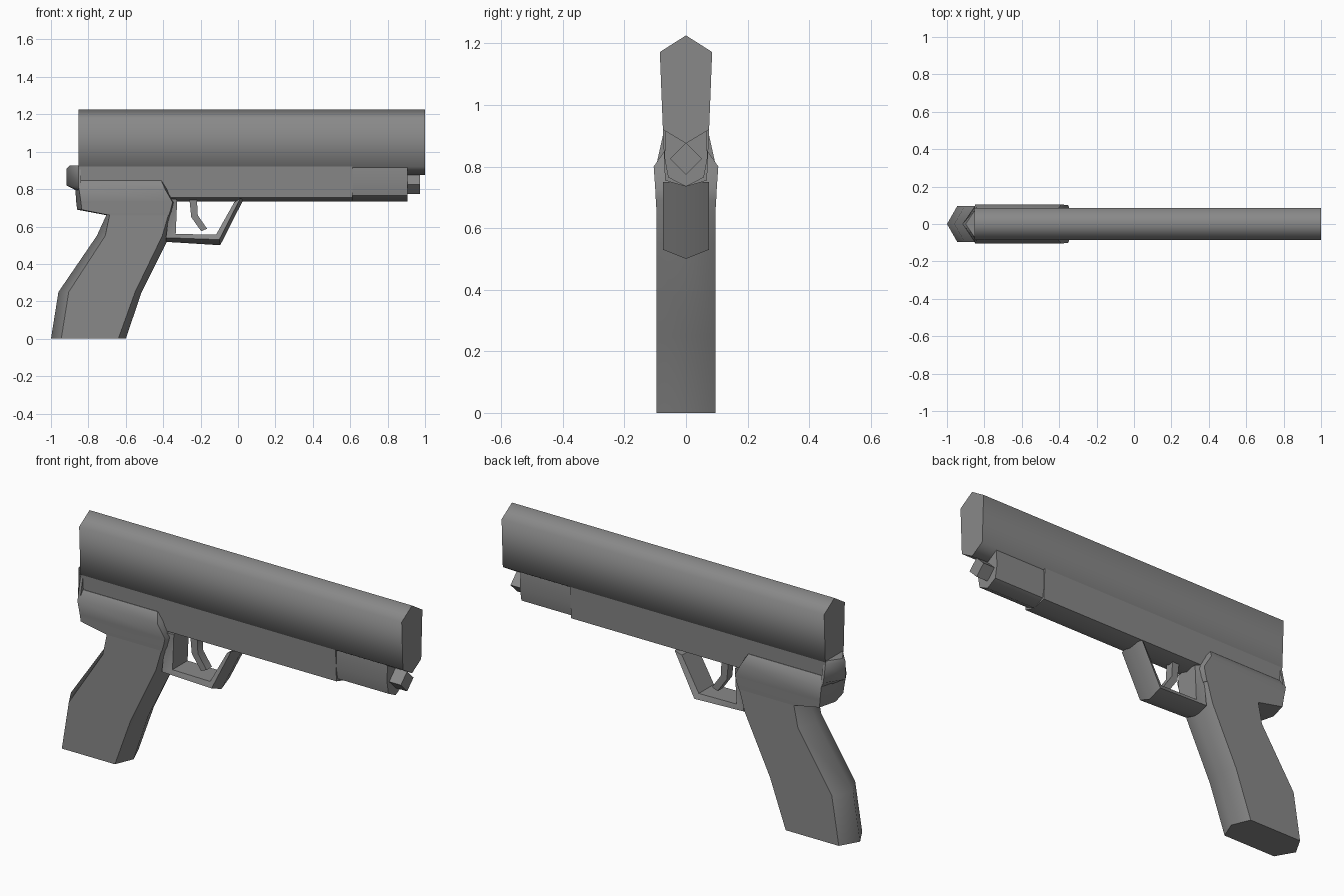
import bpy, bmesh, math

old = bpy.data.objects.get("Cube")
if old:
    bpy.data.objects.remove(old, do_unlink=True)

# One dull grey for the whole prop
grey = bpy.data.materials.new("dull_grey")
grey.use_nodes = True
COLOR = (0.25, 0.25, 0.25, 1)
grey.diffuse_color = COLOR
bsdf = grey.node_tree.nodes["Principled BSDF"]
bsdf.inputs["Base Color"].default_value = COLOR
bsdf.inputs["Roughness"].default_value = 0.7


def loft(name, rings, sharp=50):
    """Skin matching rings of points, cap both ends, soften the centre ridges."""
    bm = bmesh.new()
    rows = [[bm.verts.new(p) for p in ring] for ring in rings]
    n = len(rows[0])
    for a, b in zip(rows, rows[1:]):
        for i in range(n):
            j = (i + 1) % n
            bm.faces.new((a[i], a[j], b[j], b[i]))
    caps = [bm.faces.new(rows[0]), bm.faces.new(rows[-1])]
    bmesh.ops.recalc_face_normals(bm, faces=bm.faces)
    for f in bm.faces:
        f.smooth = f not in caps
    for e in bm.edges:
        ridge = all(abs(v.co.y) < 0.001 for v in e.verts)
        angle = e.calc_face_angle(0)
        e.smooth = angle < math.radians(75 if ridge else sharp)
    mesh = bpy.data.meshes.new(name)
    bm.to_mesh(mesh)
    bm.free()
    mesh.materials.append(grey)
    obj = bpy.data.objects.new(name, mesh)
    bpy.context.collection.objects.link(obj)
    return obj


def prism_x(name, half, x0, x1, sharp=50):
    """Run a mirrored (y, z) half profile along x."""
    outline = half + [(-y, z) for y, z in reversed(half) if y > 0]
    return loft(name, [[(x, y, z) for y, z in outline] for x in (x0, x1)], sharp)


def hex_stack(name, sections):
    """Stack six-sided sections with a ridge at the back and at the front."""
    rings = []
    for z, w, back, back_side, front_side, front in sections:
        rings.append([(back, 0, z), (back_side, -w, z), (front_side, -w, z),
                      (front, 0, z), (front_side, w, z), (back_side, w, z)])
    return loft(name, rings)


# Upper slide with a peaked top, and the frame beneath it
prism_x("slide", [(0, 1.226), (.085, 1.172), (.075, .92), (0, .875)], -.853, 1, 62)
prism_x("lower_frame", [(0, .92), (.075, .92), (.068, .755), (0, .735)], -.85, .613)

# Accessory under the muzzle, with a small diamond nub
prism_x("under_rail", [(0, .88), (.066, .915), (.07, .83), (.058, .765), (0, .735)],
        .60, .905)
prism_x("rail_nub", [(0, .877), (.052, .825), (0, .773)], .89, .972)

# Flared receiver and the raked grip
hex_stack("receiver", [
    (.845, .074, -.87, -.85, -.41, -.38),
    (.80, .105, -.87, -.85, -.39, -.36),
    (.73, .10, -.865, -.84, -.35, -.335),
    (.69, .098, -.86, -.835, -.36, -.34),
    (.66, .096, -.70, -.685, -.37, -.345)])
hex_stack("grip", [
    (.67, .096, -.70, -.685, -.37, -.345),
    (.55, .096, -.755, -.71, -.405, -.365),
    (.25, .096, -.96, -.905, -.55, -.515),
    (0, .096, -1, -.945, -.64, -.60)])
hex_stack("rear_tang", [
    (.925, .07, -.90, -.853, -.84, -.83),
    (.91, .073, -.917, -.853, -.84, -.83),
    (.82, .093, -.917, -.853, -.84, -.83),
    (.795, .10, -.87, -.85, -.84, -.83)])

# Trigger guard: ridge, outer side and inner side at each corner
corners = [
    ((.032, .75), (.012, .75), (-.02, .73)),
    ((-.095, .50), (-.10, .53), (-.117, .557)),
    ((-.385, .518), (-.385, .54), (-.333, .56)),
    ((-.36, .75), (-.36, .75), (-.325, .745))]
rings = []
for (rx, rz), (ox, oz), (ix, iz) in corners:
    rings.append([(rx, 0, rz), (ox, -.075, oz), (ix, -.062, iz),
                  (ix, .062, iz), (ox, .075, oz)])
loft("trigger_guard", rings, 40)

# Curved trigger
blade = [(-.26, .75, -.22, .75), (-.25, .65, -.215, .66), (-.197, .575, -.165, .588)]
loft("trigger", [[(a, -.022, b), (c, -.022, d), (c, .022, d), (a, .022, b)]
                 for a, b, c, d in blade])
